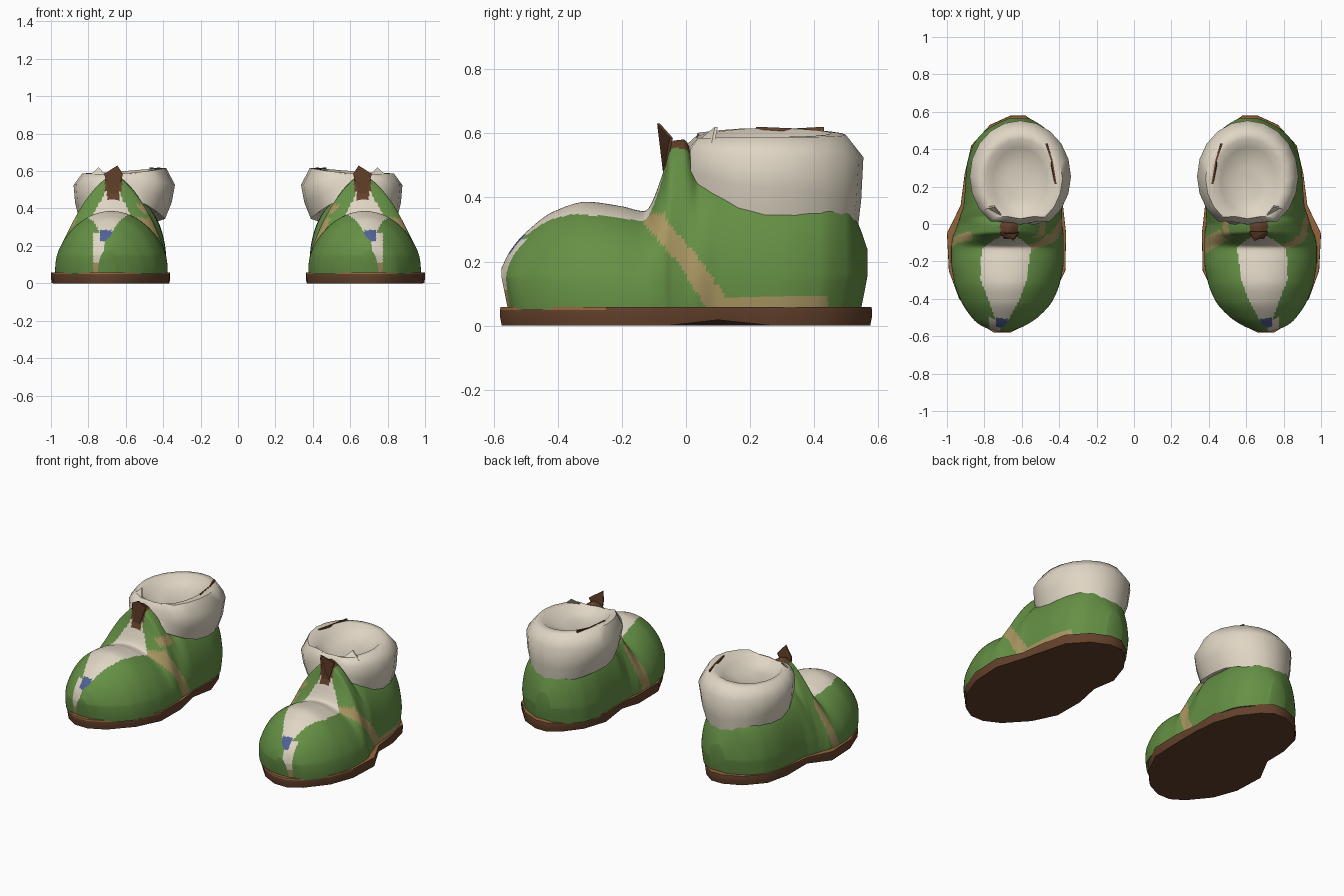
import bpy, bmesh, math

if "Cube" in bpy.data.objects:
    bpy.data.objects.remove(bpy.data.objects["Cube"])

def material(name, rgb):
    m = bpy.data.materials.new(name)
    m.diffuse_color = (*rgb, 1)
    m.use_nodes = True
    m.node_tree.nodes["Principled BSDF"].inputs["Base Color"].default_value = m.diffuse_color
    return m

GREEN, CREAM, TAN, BROWN, WELT, BLUE = range(6)
MATS = [material("green felt", (.13, .28, .06)), material("cream fleece", (.74, .67, .55)),
        material("tan strap", (.39, .30, .12)), material("dark brown", (.125, .052, .024)),
        material("welt brown", (.30, .13, .045)), material("blue patch", (.08, .12, .30))]

def interp(table, y, k):
    """Monotone cubic lookup of column k at y."""
    n = len(table)
    y = min(max(y, table[0][0]), table[-1][0])
    i = next(j for j in range(n - 1) if y <= table[j + 1][0])
    sec = lambda j: (table[j + 1][k] - table[j][k]) / (table[j + 1][0] - table[j][0])
    def slope(j):
        if j == 0 or j == n - 1:
            return sec(min(j, n - 2))
        a, b = sec(j - 1), sec(j)
        return 0 if a * b <= 0 else 2 * a * b / (a + b)
    h = table[i + 1][0] - table[i][0]
    t = (y - table[i][0]) / h
    return ((2*t**3 - 3*t*t + 1) * table[i][k] + (t**3 - 2*t*t + t) * h * slope(i)
            + (3*t*t - 2*t**3) * table[i + 1][k] + (t**3 - t*t) * h * slope(i + 1))

def linear(table, y, k):
    for a, b in zip(table, table[1:]):
        if a[0] <= y <= b[0]:
            return a[k] + (b[k] - a[k]) * (y - a[0]) / (b[0] - a[0])
    return table[0][k] if y < table[0][0] else table[-1][k]

def loft(name, rings, side, rule, angle=50, cap=True):
    """Skin closed rings, colour faces by rule(centre), mirror for side -1."""
    bm = bmesh.new()
    loops = [[bm.verts.new(p) for p in r] for r in rings]
    n = len(rings[0])
    for a, b in zip(loops, loops[1:]):
        for i in range(n):
            j = (i + 1) % n
            bm.faces.new((a[i], a[j], b[j], b[i]))
    if cap:
        bm.faces.new(loops[0])
        bm.faces.new(loops[-1])
    for f in bm.faces:
        f.material_index = rule(f.calc_center_median())
    for v in bm.verts:
        v.co.x *= side
    bmesh.ops.recalc_face_normals(bm, faces=bm.faces)
    me = bpy.data.meshes.new(name)
    bm.to_mesh(me)
    bm.free()
    for m in MATS:
        me.materials.append(m)
    ob = bpy.data.objects.new(name, me)
    bpy.context.collection.objects.link(ob)
    bpy.ops.object.select_all(action='DESELECT')
    ob.select_set(True)
    bpy.context.view_layer.objects.active = ob
    bpy.ops.object.shade_smooth_by_angle(angle=math.radians(angle))
    return ob

# boot upper stations: y, centre x, half width, height, roundness power
UPPER = [(-.575, .70, .05, .18, 2), (-.55, .70, .125, .23, 2), (-.5, .69, .19, .29, 2),
         (-.41, .68, .255, .357, 2), (-.31, .678, .29, .386, 2), (-.2, .677, .306, .372, 2),
         (-.13, .677, .306, .357, 2), (-.07, .672, .302, .48, 1.7), (-.045, .668, .295, .575, 1.5),
         (-.005, .664, .285, .58, 1.5), (.04, .658, .278, .49, 1.9),
         (.1, .648, .267, .48, 2.3), (.3, .64, .258, .46, 2.5), (.42, .635, .228, .44, 2.6),
         (.5, .628, .168, .39, 2.7), (.54, .62, .11, .31, 2.5), (.565, .615, .06, .24, 2.5)]
# cream instep panel: y, inner x, outer x
PANEL = [(-.56, .69, .735), (-.5, .665, .745), (-.4, .61, .78), (-.3, .575, .82),
         (-.2, .56, .82), (-.13, .55, .81), (-.1, .58, .77), (-.06, .64, .70)]
# strap centre lines: z, y, half width; keyed by (boot side, outer face)
BACKWARD = [(.05, .11, .045), (.1, .075, .04), (.2, .01, .038), (.33, -.1, .04), (.38, -.12, .04)]
STEEP = [(.05, .04, .035), (.2, -.03, .035), (.33, -.1, .04)]
FORWARD = [(.05, -.14, .04), (.2, -.1, .04), (.33, -.06, .03)]
NARROW = [(.05, -.12, .028), (.2, -.08, .022), (.33, -.06, .025)]
STRAPS = {(1, True): BACKWARD, (1, False): FORWARD, (-1, False): STEEP, (-1, True): NARROW}

def upper_colour(c, side):
    x, y, z = c
    if y < .03 and z > .445 and abs(x - .667) < .03 + .17 * (z - .445):
        return BROWN
    if y < -.4 and z < .285:
        if z > .225 and .675 + max(0, .26 - z) < x < .738:
            return BLUE
        if z < .27 and .715 + .1 * (.2 - z) < x < .775:
            return TAN if z < .11 else CREAM
    if y < -.05 and z > .275 and linear(PANEL, y, 1) < x < linear(PANEL, y, 2):
        return CREAM
    strap = STRAPS[side, x > .67]
    if abs(y - linear(strap, z, 1)) < linear(strap, z, 2) and z < .35:
        return TAN
    if x < .57 and .37 < z < .42 and -.07 < y < .02:      # strap end below the cuff
        return TAN
    if side > 0 and z < .086 and .08 < y < .44 and x > .65:
        return TAN
    return GREEN

def upper_rings():
    rings, n, m = [], 210, 110
    for s in range(n + 1):
        y = -.005 - .57 * math.cos(math.pi * s / n)
        cx, hw, h, p = (interp(UPPER, y, k) for k in (1, 2, 3, 4))
        ring = []
        for i in range(m + 1):
            t = math.pi * i / m
            c, sn = math.cos(t), max(math.sin(t), 0)
            z = .05 + (h - .05) * sn ** (2 / p)
            tuck = max(0, 1 - (z - .05) / .1)          # sides draw in at the sole
            ring.append((cx + hw * (1 - .02 * tuck) * math.copysign(abs(c) ** (2 / p), c),
                         y * (1 - .035 * tuck), z))
        rings.append(ring)
    return rings

# sole outline: y, inner x, outer x
SOLE = [(-.58, .66, .75), (-.53, .56, .83), (-.4, .44, .935), (-.25, .367, .99), (-.05, .363, 1.0),
        (.1, .38, .927), (.27, .375, .905), (.42, .425, .87), (.53, .51, .77), (.58, .58, .66)]

def sole_rings():
    outline = [(r[2], r[0]) for r in SOLE] + [(r[1], r[0]) for r in reversed(SOLE)]
    arch = lambda y: .018 * math.exp(-((y - .1) / .09) ** 2)
    return [[(.66 + (x - .66) * k, y * k, z + (arch(y) if z < .01 else 0)) for x, y in outline]
            for k, z in ((.99, 0), (1, .03), (1, .049), (.997, .058))]

def sole_colour(c):
    return WELT if c.z > .0575 or (c.z > .05 and c.y < -.2) else BROWN

# cuff rings: centre x, centre y, radius x, radius y, front z, side z, back z
CUFF = [(.625, .25, .20, .25, .46, .38, .33), (.62, .25, .230, .285, .455, .345, .30),
        (.613, .252, .258, .294, .51, .43, .39), (.608, .255, .271, .298, .56, .525, .525),
        (.608, .243, .225, .255, .588, .602, .595), (.608, .238, .185, .215, .582, .602, .60),
        (.61, .23, .145, .18, .55, .565, .565), (.61, .22, .07, .09, .53, .54, .54)]

def cuff_rings():
    rings, n = [], 20
    for j, (cx, cy, rx, ry, zf, zs, zb) in enumerate(CUFF):
        ring = []
        for i in range(n):
            a = 2 * math.pi * i / n
            s = math.sin(a)                     # -1 front, +1 back
            z = zs + ((zb if s > 0 else zf) - zs) * s * s
            if 4 <= j <= 6:                     # inner side stands higher than the outer
                z -= .014 * math.cos(a)
            notch = .04 if 2 <= j <= 4 and s < -.94 else 0
            ring.append((cx + rx * math.cos(a), cy + ry * s + notch, z))
        rings.append(ring)
    return rings

def plate(name, pts, side, colour, push=(0, .009, 0)):
    """Thin flap from a flat outline."""
    back = [tuple(a + b for a, b in zip(p, push)) for p in pts]
    return loft(name, [pts, back], side, lambda c: colour, 30)

for side, label in ((1, "right"), (-1, "left")):
    loft(label + "_upper", upper_rings(), side, lambda c: upper_colour(c, side), 60)
    loft(label + "_sole", sole_rings(), side, sole_colour, 40)
    loft(label + "_fleece_cuff", cuff_rings(), side, lambda c: CREAM, 60)
    # lacing tab rising from the front opening
    plate(label + "_front_tab", [(.645, -.072, .48), (.69, -.072, .48), (.715, -.05, .585),
                                 (.645, -.09, .63), (.615, -.05, .585)], side, BROWN)
    # loose fleece tip beside the opening
    plate(label + "_fleece_tip", [(.70, .03, .57), (.80, .08, .57), (.745, .09, .62)], side, CREAM)
    # exposed lining along the rim
    plate(label + "_rim_lining", [(.415, .2, .595), (.415, .22, .62), (.435, .34, .615),
                                  (.465, .43, .62), (.46, .43, .59)], side, BROWN, (.009, 0, 0))
